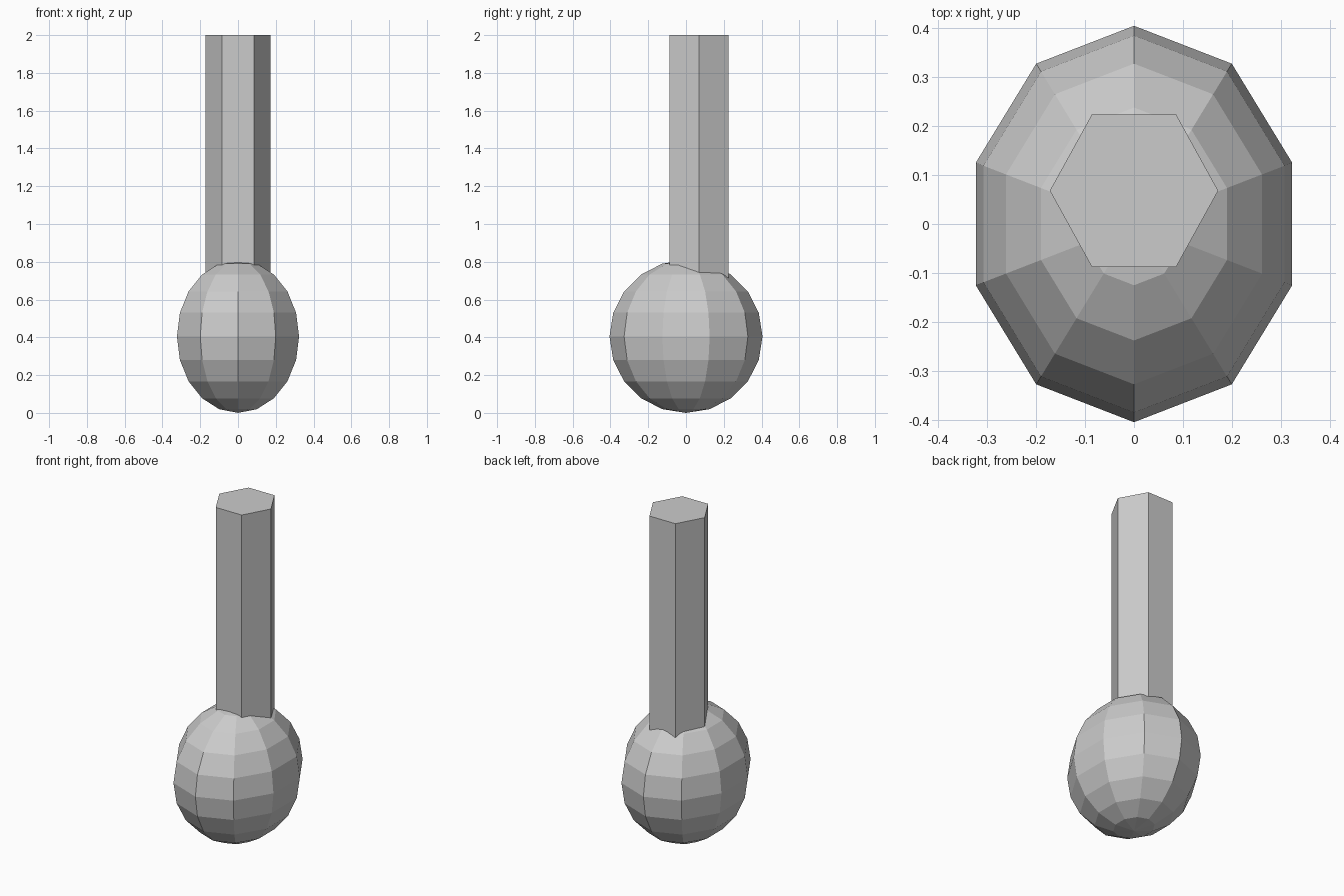
import bpy

if "Cube" in bpy.data.objects:
    bpy.data.objects.remove(bpy.data.objects["Cube"])

# Faceted egg-shaped base, slightly narrower across x
bpy.ops.mesh.primitive_uv_sphere_add(segments=10, ring_count=10, radius=0.405,
                                     location=(0, 0, 0.405))
bulb = bpy.context.object
bulb.name = "bulb"
bulb.scale.x = 0.34 / 0.405

# Six-sided upright shaft, sunk into the bulb and offset to the back
bottom, top = 0.5, 2.0
bpy.ops.mesh.primitive_cylinder_add(vertices=6, radius=1, depth=top - bottom,
                                    location=(0, 0.068, (bottom + top) / 2))
shaft = bpy.context.object
shaft.name = "shaft"
# Turn the hexagon so its points lie along x, then size it
for v in shaft.data.vertices:
    x, y, z = v.co
    v.co = (y * 0.172, -x * 0.18, z)
